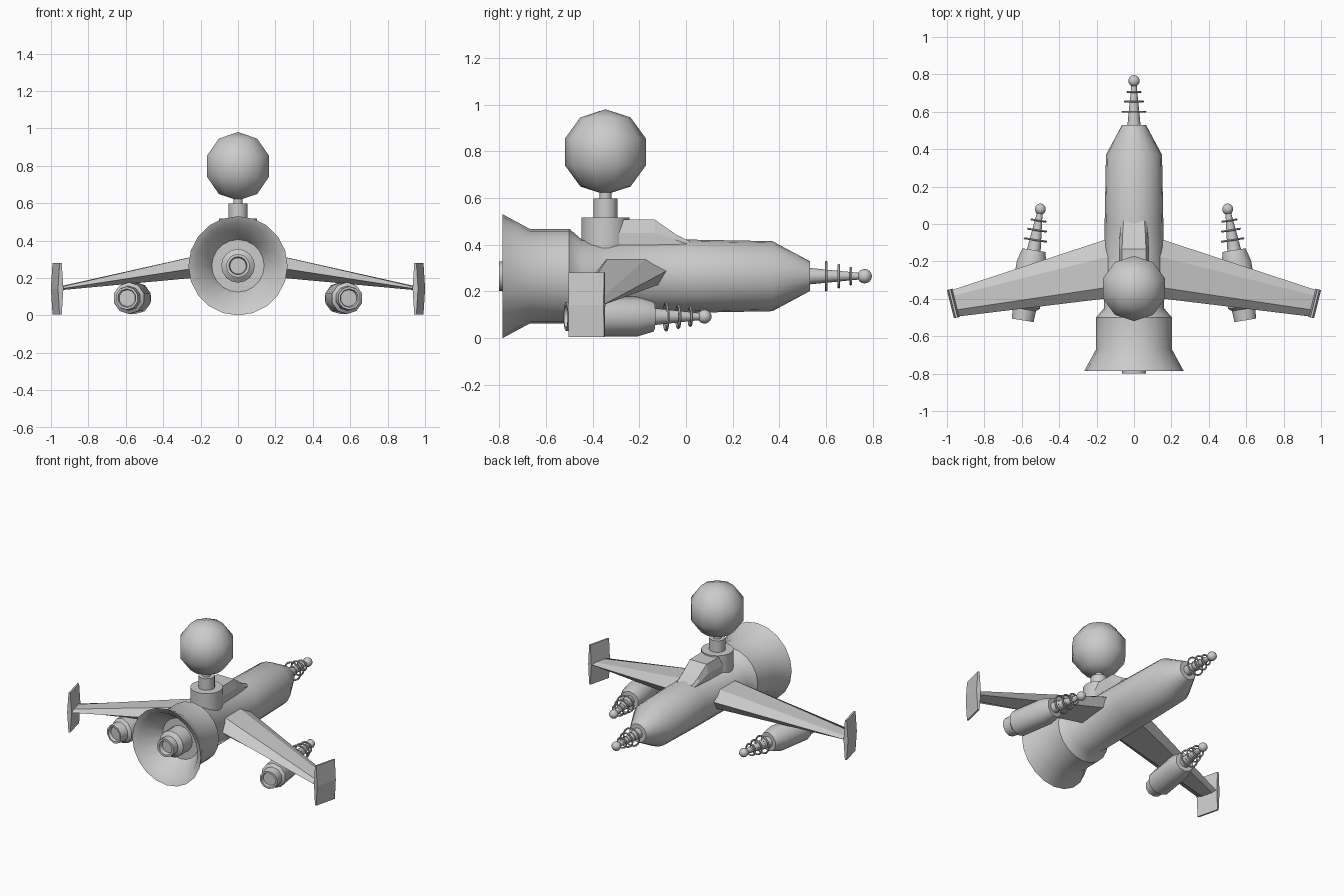
import bpy, bmesh, math
from mathutils import Matrix, Vector

if "Cube" in bpy.data.objects:
    bpy.data.objects.remove(bpy.data.objects["Cube"])

AXIS_Z = 0.265


def finish(name, bm, mirror=False, smooth=40):
    bmesh.ops.remove_doubles(bm, verts=bm.verts, dist=1e-5)
    bmesh.ops.recalc_face_normals(bm, faces=bm.faces)
    mesh = bpy.data.meshes.new(name)
    bm.to_mesh(mesh)
    bm.free()
    ob = bpy.data.objects.new(name, mesh)
    bpy.context.collection.objects.link(ob)
    bpy.ops.object.select_all(action='DESELECT')
    ob.select_set(True)
    bpy.context.view_layer.objects.active = ob
    if smooth:
        bpy.ops.object.shade_smooth_by_angle(angle=math.radians(smooth))
    if mirror:
        ob.modifiers.new("Mirror", 'MIRROR')
    return ob


def bridge(bm, rings, caps=False, loop=False):
    """Join rings of equal vertex count with quads."""
    rows = [[bm.verts.new(p) for p in ring] for ring in rings]
    n = len(rows[0])
    pairs = list(zip(rows, rows[1:])) + ([(rows[-1], rows[0])] if loop else [])
    for a, b in pairs:
        for i in range(n):
            j = (i + 1) % n
            bm.faces.new((a[i], a[j], b[j], b[i]))
    if caps:
        bm.faces.new(rows[0])
        bm.faces.new(rows[-1])


def lathe(name, profile, mat, sides=20, mirror=False, loop=False):
    """Spin (radius, distance) points around local +y."""
    bm = bmesh.new()
    angles = [2 * math.pi * i / sides for i in range(sides)]
    rings = [[mat @ Vector((r * math.sin(a), t, r * math.cos(a))) for a in angles]
             for r, t in profile]
    bridge(bm, rings, loop=loop)
    return finish(name, bm, mirror)


def ball(r, t, rings):
    return [(r * math.sin(math.pi * i / rings), t - r * math.cos(math.pi * i / rings))
            for i in range(rings + 1)]


def antenna(name, mat, base, end, tip_r, hoops, ball_r, base_r, mirror=False):
    """Tapered spike with hoops and a ball on the end."""
    lathe(name + "_spike", [(0, base), (base_r, base), (tip_r, end), (0, end)],
          mat, 12, mirror)
    lathe(name + "_ball", ball(ball_r, end, 8), mat, 14, mirror)
    for k, (r, t) in enumerate(hoops):
        c = [(r + 0.006 * math.cos(a), t + 0.006 * math.sin(a))
             for a in (i * math.pi / 3 for i in range(6))]
        lathe(f"{name}_hoop_{k + 1}", c, mat, 20, mirror, loop=True)
        # thin web joining the hoop to the spike
        lathe(f"{name}_hub_{k + 1}", [(0, t - 0.003), (r * 0.55, t - 0.003),
              (r * 0.55, t + 0.003), (0, t + 0.003)], mat, 12, mirror)


# fuselage with flared exhaust bell
hull = Matrix.Translation((0, 0, AXIS_Z))
lathe("fuselage", [(0, -0.63), (0.14, -0.63), (0.225, -0.765), (0.265, -0.785),
                   (0.203, -0.67), (0.203, -0.5), (0.16, -0.45), (0.157, 0),
                   (0.15, 0.37), (0.064, 0.53), (0, 0.53)], hull, 20)
lathe("exhaust_plug", [(0, -0.77), (0.043, -0.77), (0.048, -0.80), (0.063, -0.80),
                       (0.063, -0.75), (0.09, -0.73), (0.09, -0.62), (0, -0.62)], hull, 16)
antenna("nose", hull, 0.52, 0.765, 0.012,
        [(0.06, 0.6), (0.047, 0.655), (0.034, 0.705)], 0.031, 0.036)

# turret: pedestal, neck and large ball
up = Matrix.Translation((0, -0.345, 0)) @ Matrix.Rotation(math.pi / 2, 4, 'X')
lathe("turret_pedestal", [(0, 0.36), (0.103, 0.36), (0.103, 0.517), (0, 0.517)], up, 18)
lathe("turret_neck", [(0, 0.5), (0.052, 0.5), (0.052, 0.597), (0.026, 0.597),
                      (0.026, 0.65), (0, 0.65)], up, 14)
lathe("turret_ball", ball(0.183, 0.797, 5), up, 10)

# canopy fairing in front of the turret
bm = bmesh.new()
bridge(bm, [[(-w, y, 0.36), (-w, y, s), (-0.8 * w, y, top), (0.8 * w, y, top),
             (w, y, s), (w, y, 0.36)]
            for y, w, s, top in ((-0.35, 0.085, 0.45, 0.508), (-0.135, 0.08, 0.45, 0.508),
                                 (-0.045, 0.075, 0.42, 0.445), (0.015, 0.07, 0.40, 0.415))],
       caps=True)
finish("canopy", bm, smooth=0)

# swept wings with a six-sided section
root = [(-0.06, 0.30), (-0.16, 0.35), (-0.33, 0.35), (-0.39, 0.275), (-0.32, 0.215), (-0.10, 0.235)]
tip = [(0.98, -0.355, 0.142), (0.975, -0.385, 0.150), (0.957, -0.46, 0.150),
       (0.945, -0.495, 0.142), (0.957, -0.46, 0.134), (0.975, -0.385, 0.134)]
bm = bmesh.new()
bridge(bm, [[(0.08, y, z) for y, z in root], tip], caps=True)
finish("wings", bm, mirror=True, smooth=0)

# upright wingtip plates, thickest at mid height
plate = Matrix.Translation((0.967, -0.425, 0)) @ Matrix.Rotation(math.radians(-14), 4, 'Z')
bm = bmesh.new()
bridge(bm, [[plate @ Vector(p) for p in ((-h, -0.078, z), (h, -0.078, z),
                                         (h, 0.078, z), (-h, 0.078, z))]
            for z, h in ((0.005, 0.006), (0.142, 0.015), (0.28, 0.006))], caps=True)
finish("wingtip_plates", bm, mirror=True, smooth=0)

# pods under the wings, toed inward
pod = Matrix.Translation((0.595, -0.515, 0.092)) @ Matrix.Rotation(math.radians(9), 4, 'Z')
lathe("wing_pods", [(0, 0.02), (0.045, 0.02), (0.05, 0), (0.062, 0), (0.066, 0.06),
                    (0.085, 0.075), (0.085, 0.31), (0.065, 0.38), (0, 0.38)], pod, 10, True)
antenna("pod", pod, 0.37, 0.602, 0.013,
        [(0.058, 0.435), (0.048, 0.488), (0.038, 0.54)], 0.03, 0.038, True)
